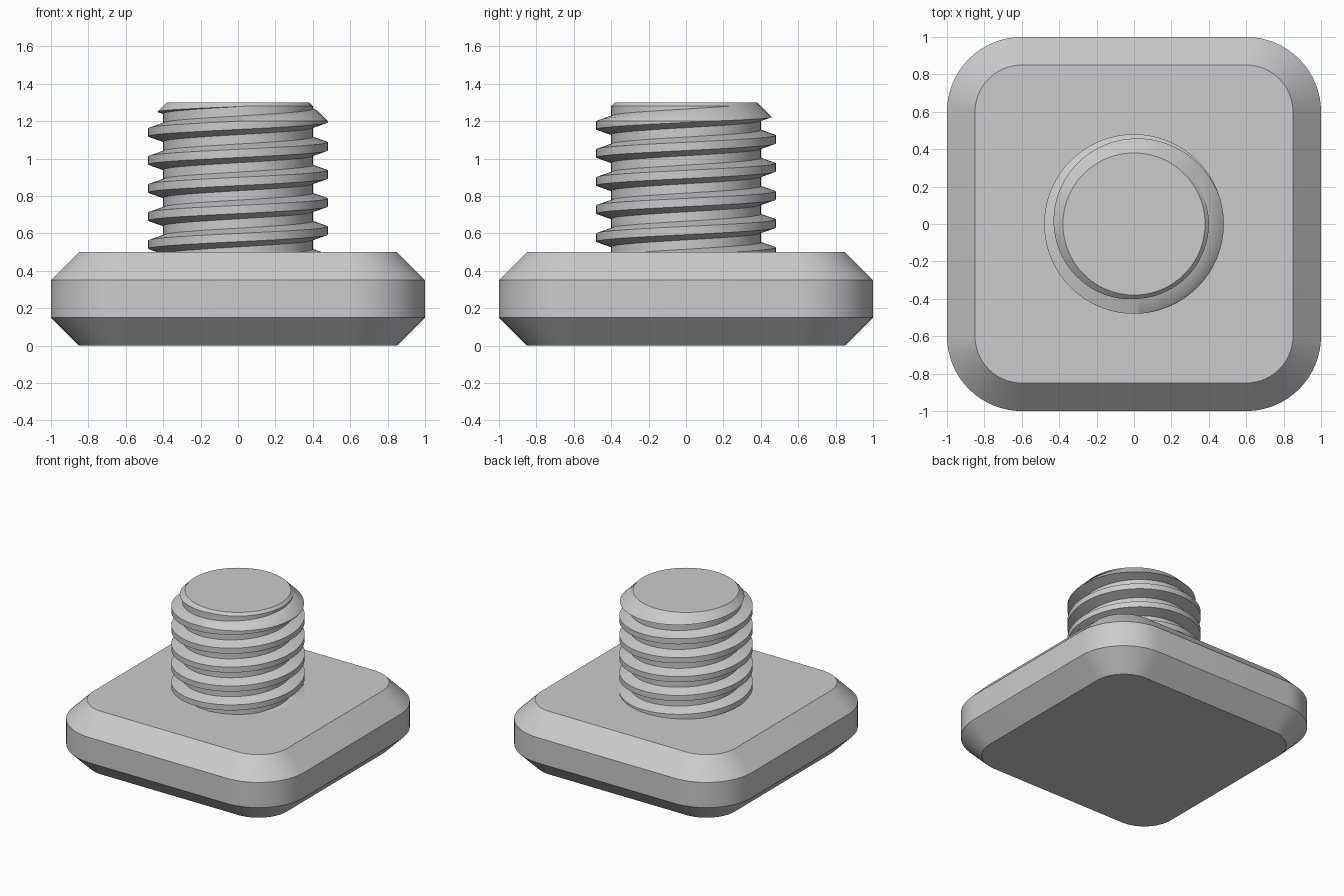
import bpy
import bmesh
from math import cos, sin, tau, floor
from mathutils import Vector

cube = bpy.data.objects.get("Cube")
if cube:
    bpy.data.objects.remove(cube, do_unlink=True)

grey = bpy.data.materials.new("light grey")
grey.use_nodes = True
grey.diffuse_color = (0.6, 0.6, 0.6, 1)
grey.node_tree.nodes["Principled BSDF"].inputs["Base Color"].default_value = (0.6, 0.6, 0.6, 1)

SEG = 96        # steps per turn
PITCH = 0.15    # thread rise per turn


def loft(name, rings):
    """Closed solid skinned through a list of equal rings."""
    bm = bmesh.new()
    loops = [[bm.verts.new(p) for p in ring] for ring in rings]
    n = len(loops[0])
    for a, b in zip(loops, loops[1:]):
        for i in range(n):
            j = (i + 1) % n
            bm.faces.new((a[i], a[j], b[j], b[i]))
    bm.faces.new(loops[0][::-1])
    bm.faces.new(loops[-1])
    bmesh.ops.recalc_face_normals(bm, faces=bm.faces)
    mesh = bpy.data.meshes.new(name)
    bm.to_mesh(mesh)
    bm.free()
    mesh.materials.append(grey)
    obj = bpy.data.objects.new(name, mesh)
    bpy.context.collection.objects.link(obj)
    return obj


def circle(r, z, shift):
    angles = [tau * (i + shift) / SEG for i in range(SEG)]
    return [Vector((r * cos(a), r * sin(a), z)) for a in angles]


def rounded_square(r, z, centre=0.6, steps=16):
    """Square outline with corner arcs of radius r about fixed centres."""
    ring = []
    for quarter in range(4):
        mid = tau * (quarter + 0.5) / 4
        cx = centre if cos(mid) > 0 else -centre
        cy = centre if sin(mid) > 0 else -centre
        for i in range(steps + 1):
            a = tau / 4 * (quarter + i / steps)
            ring.append(Vector((cx + r * cos(a), cy + r * sin(a), z)))
    return ring


def thread_section(step):
    a = tau * step / SEG
    mid = 1.065 + PITCH * step / SEG
    section = [(0.36, -0.064), (0.48, -0.022), (0.48, 0.022), (0.36, 0.064)]
    return [Vector((r * cos(a), r * sin(a), mid + dz)) for r, dz in section]


def activate(obj):
    bpy.ops.object.select_all(action='DESELECT')
    obj.select_set(True)
    bpy.context.view_layer.objects.active = obj


def combine(obj, other, operation):
    other.hide_render = True
    activate(obj)
    mod = obj.modifiers.new(operation.lower(), 'BOOLEAN')
    mod.operation = operation
    mod.solver = 'EXACT'
    mod.object = other
    bpy.ops.object.modifier_apply(modifier=mod.name)
    bpy.data.objects.remove(other, do_unlink=True)


# Base block, chamfered above and below
base = loft("base", [rounded_square(r, z) for r, z in
                     ((0.25, 0), (0.4, 0.15), (0.4, 0.35), (0.25, 0.5))])

# Threaded shaft: core plus helical ridge, trimmed by a chamfered envelope
shaft = loft("threaded_shaft", [circle(0.4, z, 0.67) for z in (0.4, 1.35)])
ridge = loft("thread_ridge", [thread_section(s) for s in
                              range(floor(-4.5 * SEG), floor(2.2 * SEG))])
envelope = loft("shaft_envelope", [circle(r, z, 0.33) for r, z in
                                   ((0.5, 0.45), (0.5, 1.18), (0.38, 1.3))])
combine(shaft, ridge, 'UNION')
combine(shaft, envelope, 'INTERSECT')

for part in (base, shaft):
    activate(part)
    bpy.ops.object.shade_smooth_by_angle(angle=tau / 12)
